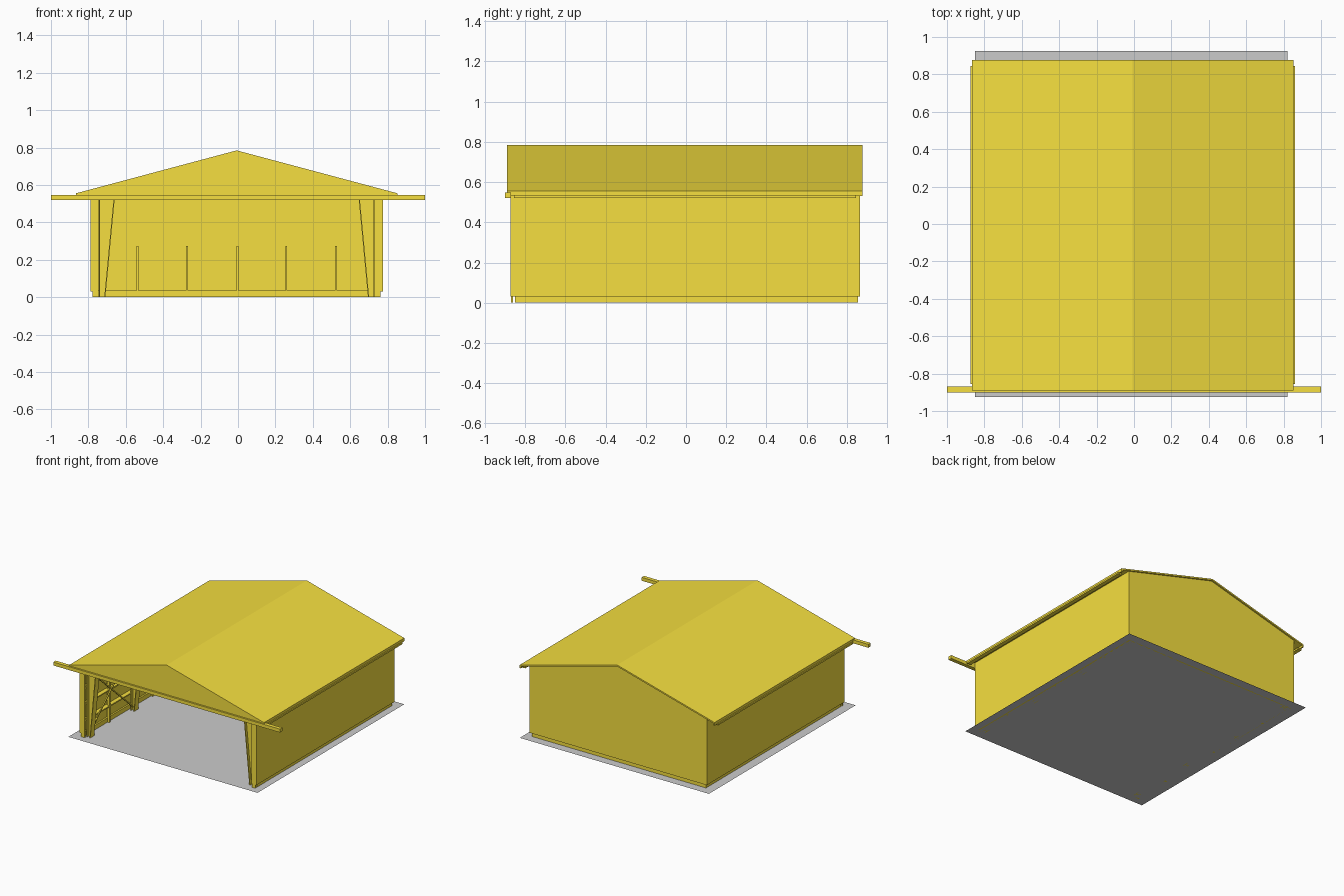
import bpy, bmesh
from mathutils import Vector, Matrix

if "Cube" in bpy.data.objects:
    bpy.data.objects.remove(bpy.data.objects["Cube"])

yellow = bpy.data.materials.new("yellow_paint")
yellow.diffuse_color = (0.92, 0.74, 0.05, 1)
yellow.use_nodes = True
yellow.node_tree.nodes["Principled BSDF"].inputs["Base Color"].default_value = yellow.diffuse_color
CX = -0.007                                  # building centre line
FRAMES = [-0.825, -0.27, 0.27, 0.825]        # portal frame positions


def roof_z(x):
    return 0.785 - 0.267 * abs(x)


def finish(name, bm, mat=yellow):
    bmesh.ops.recalc_face_normals(bm, faces=bm.faces)
    me = bpy.data.meshes.new(name)
    bm.to_mesh(me)
    bm.free()
    ob = bpy.data.objects.new(name, me)
    bpy.context.collection.objects.link(ob)
    if mat:
        me.materials.append(mat)
    return ob


def prism(bm, pts, y0, y1):
    # x-z outline extruded along y
    f = bm.faces.new([bm.verts.new((CX + x, y0, z)) for x, z in pts])
    r = bmesh.ops.extrude_face_region(bm, geom=[f])
    vs = [v for v in r["geom"] if isinstance(v, bmesh.types.BMVert)]
    bmesh.ops.translate(bm, verts=vs, vec=(0, y1 - y0, 0))


def box(bm, x0, x1, y0, y1, z0, z1):
    prism(bm, [(x0, z0), (x1, z0), (x1, z1), (x0, z1)], y0, y1)


def bar(bm, a, b, w):
    # square bar between two points
    a, b = Vector(a), Vector(b)
    d = b - a
    m = (Matrix.Translation((a + b) / 2 + Vector((CX, 0, 0)))
         @ d.to_track_quat('Z', 'Y').to_matrix().to_4x4()
         @ Matrix.Diagonal((w, w, d.length, 1)))
    bmesh.ops.create_cube(bm, size=1, matrix=m)


def flip(pts, s):
    return [(s * x, z) for x, z in pts]


# floor slab, a thin sheet
bm = bmesh.new()
bm.faces.new([bm.verts.new(p) for p in
              ((-0.85, -0.925, 0), (0.82, -0.925, 0), (0.82, 0.925, 0), (-0.85, 0.925, 0))])
finish("floor", bm, None)

# roof sheets
bm = bmesh.new()
t = 0.012
prism(bm, [(-0.86, roof_z(0.86)), (0, 0.785), (0.86, roof_z(0.86)),
           (0.86, roof_z(0.86) - t), (0, 0.785 - t), (-0.86, roof_z(0.86) - t)], -0.89, 0.878)
finish("roof", bm)

# eave fascias and gutters
bm = bmesh.new()
for s in (-1, 1):
    box(bm, s * 0.85, s * 0.86, -0.89, 0.878, 0.53, 0.553)
finish("eave_fascia", bm)
bm = bmesh.new()
for s in (-1, 1):
    box(bm, s * 0.835, s * 0.868, -0.855, 0.845, 0.522, 0.535)
finish("gutters", bm)

# side walls and the low recessed plinth below them
bm = bmesh.new()
for s in (-1, 1):
    box(bm, s * 0.772, s * 0.782, -0.87, 0.865, 0.03, 0.566)
finish("side_walls", bm)
bm = bmesh.new()
for s in (-1, 1):
    box(bm, s * 0.755, s * 0.768, -0.85, 0.855, 0, 0.035)
box(bm, -0.768, 0.768, 0.842, 0.855, 0, 0.035)
finish("plinth", bm)

# back wall with gable top
bm = bmesh.new()
prism(bm, [(-0.782, 0.03), (0.782, 0.03), (0.782, 0.566), (0, 0.774), (-0.782, 0.566)],
      0.855, 0.865)
finish("back_wall", bm)

# front gable panel and door track beam
bm = bmesh.new()
prism(bm, [(-0.855, 0.54), (0.855, 0.54), (0.855, 0.547), (0, 0.775), (-0.855, 0.547)],
      -0.886, -0.872)
finish("front_gable", bm)
bm = bmesh.new()
box(bm, -1 - CX, 1 - CX, -0.9, -0.87, 0.52, 0.547)
finish("door_track_beam", bm)

# front corner trims
bm = bmesh.new()
for s in (-1, 1):
    box(bm, s * 0.738, s * 0.782, -0.872, -0.858, 0.03, 0.55)
    box(bm, s * 0.738, s * 0.77, -0.87, -0.86, 0, 0.03)
finish("front_corner_trims", bm)

# tapered I-section portal frames
OFF = 0.035                                  # purlin space under the roof
knee = roof_z(0.736) - OFF
ridge = 0.785 - OFF
for i, y in enumerate(FRAMES):
    bm = bmesh.new()
    for s in (-1, 1):
        col = [(0.736, 0), (0.736, knee), (0.658, 0.53), (0.708, 0)]
        raf = [(0.736, knee), (0, ridge), (0, ridge - 0.05), (0.658, 0.53)]
        for web in (col, raf):
            prism(bm, flip(web, s), y - 0.004, y + 0.004)
        flanges = (
            [(0.730, 0), (0.736, 0), (0.736, knee), (0.730, knee)],
            [(0.702, 0), (0.708, 0), (0.658, 0.53), (0.652, 0.53)],
            [(0.736, knee), (0, ridge), (0, ridge - 0.007), (0.736, knee - 0.007)],
            [(0.658, 0.537), (0, ridge - 0.043), (0, ridge - 0.05), (0.658, 0.53)])
        for fl in flanges:
            prism(bm, flip(fl, s), y - 0.025, y + 0.025)
    finish("portal_frame_%d" % (i + 1), bm)

# roof purlins
bm = bmesh.new()
for s in (-1, 1):
    for x in (0.03, 0.2, 0.37, 0.54, 0.71):
        z = roof_z(x) - 0.013
        prism(bm, flip([(x - 0.006, z), (x + 0.006, z),
                        (x + 0.006, z - 0.022), (x - 0.006, z - 0.022)], s), -0.87, 0.855)
finish("purlins", bm)

# wall rails and mid-bay studs
bm = bmesh.new()
for s in (-1, 1):
    for z in (0.13, 0.26, 0.39, 0.51):
        box(bm, s * 0.738, s * 0.772, -0.858, 0.855, z - 0.005, z + 0.005)
    for a, b in zip(FRAMES, FRAMES[1:]):
        m = (a + b) / 2
        box(bm, s * 0.74, s * 0.76, m - 0.008, m + 0.008, 0, 0.54)
finish("wall_rails", bm)

# cross bracing in the first and last bays
bm = bmesh.new()
for s in (-1, 1):
    for a, b in ((FRAMES[0], FRAMES[1]), (FRAMES[2], FRAMES[3])):
        x = s * 0.728
        bar(bm, (x, a, 0.02), (x, b, 0.52), 0.009)
        bar(bm, (x, a, 0.52), (x, b, 0.02), 0.009)
finish("cross_bracing", bm)

# posts on the inside of the back wall
bm = bmesh.new()
for x in (-0.53, -0.265, 0.005, 0.265, 0.53):
    box(bm, x - 0.005, x + 0.005, 0.845, 0.856, 0, 0.275)
finish("back_wall_posts", bm)
